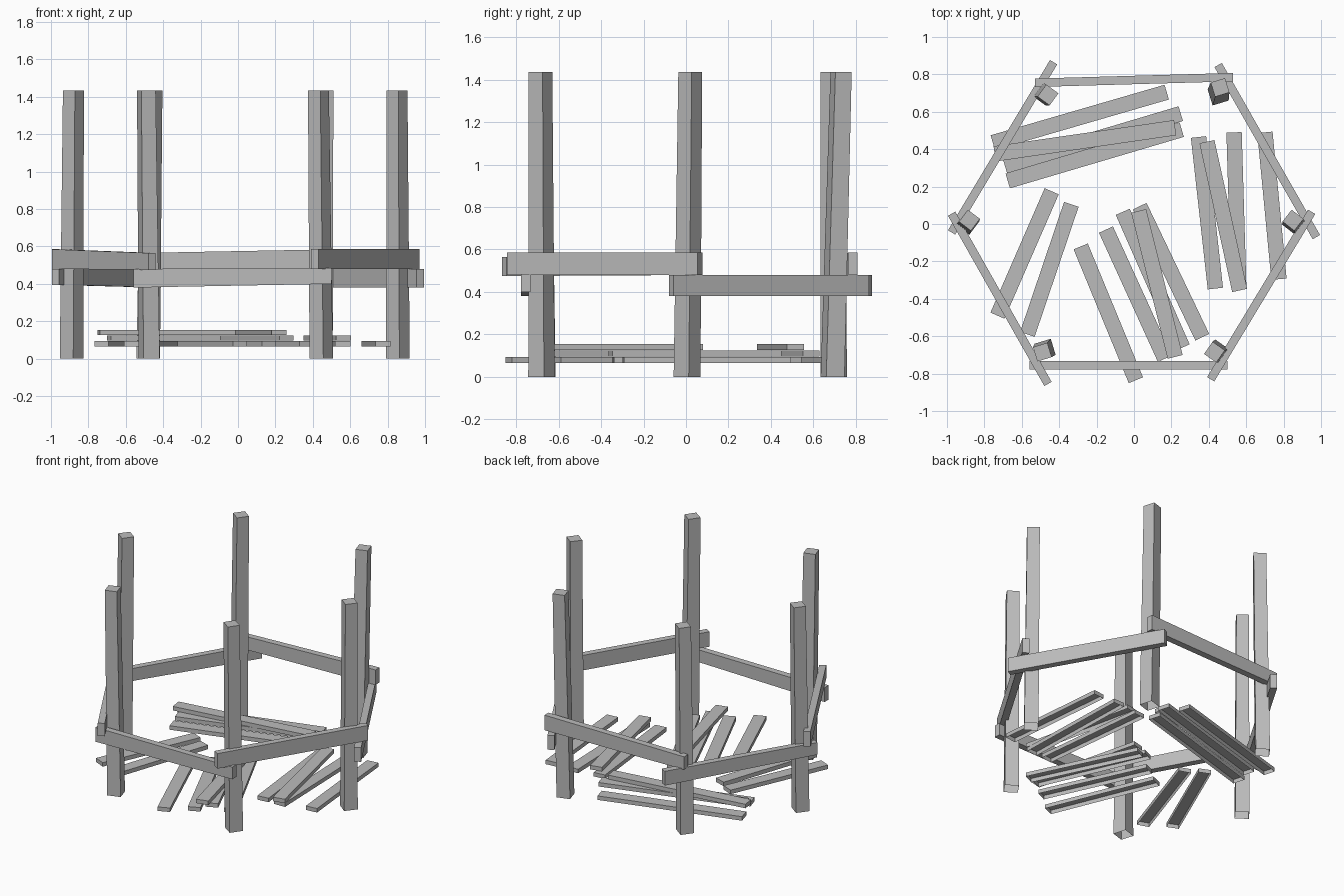
import bpy
import bmesh
import math
from mathutils import Vector, Matrix

default_cube = bpy.data.objects.get("Cube")
if default_cube:
    bpy.data.objects.remove(default_cube, do_unlink=True)

# One weathered timber colour
timber = bpy.data.materials.new("grey_timber")
timber.use_nodes = True
colour = (0.5, 0.5, 0.5, 1)
timber.diffuse_color = colour
timber.node_tree.nodes["Principled BSDF"].inputs["Base Color"].default_value = colour


def prism(name, start_ring, end_ring, open_side=None):
    """Join two four-cornered rings into a beam; open_side drops one face."""
    bm = bmesh.new()
    first = [bm.verts.new(corner) for corner in start_ring]
    last = [bm.verts.new(corner) for corner in end_ring]
    sides = [first, last]
    for i in range(4):
        j = (i + 1) % 4
        sides.append([first[i], first[j], last[j], last[i]])
    faces = [bm.faces.new(side) for side in sides]
    bmesh.ops.recalc_face_normals(bm, faces=faces)
    if open_side is not None:
        bmesh.ops.delete(bm, geom=[faces[open_side]], context='FACES_ONLY')
    mesh = bpy.data.meshes.new(name)
    bm.to_mesh(mesh)
    bm.free()
    mesh.materials.append(timber)
    beam = bpy.data.objects.new(name, mesh)
    bpy.context.scene.collection.objects.link(beam)
    return beam


def square(centre, z, size, angle):
    """Corners of a turned horizontal square."""
    turn = Matrix.Rotation(math.radians(angle), 3, 'Z')
    half = size / 2
    corners = [(-half, -half), (half, -half), (half, half), (-half, half)]
    return [turn @ Vector((x, y, 0)) + Vector((*centre, z)) for x, y in corners]


def post(name, foot, head, angle):
    """Upright that leans a little and narrows to the top, open underneath."""
    prism(name, square(foot, 0, 0.09, angle), square(head, 1.435, 0.08, angle), open_side=0)


def board(name, start, end, width, start_z, end_z, open_side=None):
    """Board on edge or flat, with its own bottom and top height at each end."""
    start, end = Vector(start), Vector(end)
    along = (end - start).normalized()
    across = Vector((-along.y, along.x)) * width / 2

    def ring(point, heights):
        low, high = heights
        left, right = point + across, point - across
        return [(*left, low), (*right, low), (*right, high), (*left, high)]

    return prism(name, ring(start, start_z), ring(end, end_z), open_side)


# Six uprights in a ring
post("post_right", (-0.89, 0.005), (-0.88, 0.02), -37)
post("post_left", (0.855, 0.005), (0.85, 0.02), -38)
post("post_front_right", (-0.475, -0.67), (-0.49, -0.685), 17)
post("post_front_left", (0.445, -0.68), (0.43, -0.685), -35)
post("post_back_right", (-0.48, 0.695), (-0.46, 0.69), -36)
post("post_back_left", (0.45, 0.69), (0.46, 0.73), 17)

# Rails, alternating between a high and a low course
high, low = (0.48, 0.585), (0.38, 0.48)
sagging = (0.475, 0.565)
rail_width = 0.045
board("rail_back", (-0.53, 0.755), (0.53, 0.785), rail_width, sagging, high)
board("rail_back_right", (-0.43, 0.865), (-0.975, -0.045), rail_width, low, (0.395, 0.48))
board("rail_front_right", (-0.975, 0.055), (-0.46, -0.855), rail_width, high, sagging)
board("rail_front", (-0.56, -0.755), (0.5, -0.755), rail_width, low, (0.4, 0.485))
board("rail_front_left", (0.95, 0.065), (0.41, -0.83), rail_width, high, high)
board("rail_back_left", (0.45, 0.85), (0.975, -0.07), rail_width, low, low)

# Loose floor planks: layer, start, end
bottom, middle, top = range(3)
plank_groups = {
    "left": [
        (bottom, (0.345, 0.465), (0.435, -0.345)),
        (middle, (0.39, 0.44), (0.565, -0.355)),
        (bottom, (0.535, 0.49), (0.56, -0.34)),
        (bottom, (0.7, 0.49), (0.775, -0.295)),
    ],
    "back": [
        (bottom, (-0.755, 0.435), (0.175, 0.705)),
        (middle, (-0.69, 0.31), (0.25, 0.59)),
        (top, (-0.745, 0.375), (0.22, 0.515)),
        (bottom, (-0.675, 0.23), (0.255, 0.505)),
    ],
    "front": [
        (bottom, (-0.285, -0.12), (0.01, -0.835)),
        (bottom, (-0.15, -0.03), (0.165, -0.72)),
        (middle, (-0.06, 0.065), (0.26, -0.66)),
        (top, (0.025, 0.07), (0.22, -0.71)),
        (bottom, (0.03, 0.095), (0.365, -0.605)),
    ],
    "right": [
        (bottom, (-0.44, 0.175), (-0.73, -0.49)),
        (bottom, (-0.335, 0.105), (-0.57, -0.59)),
    ],
}
thickness = 0.03
underside = 2
for side, planks in plank_groups.items():
    for number, (layer, start, end) in enumerate(planks, 1):
        base = 0.066 + layer * thickness
        span = (base, base + thickness - 0.002)
        board(f"plank_{side}_{number}", start, end, 0.082, span, span, open_side=underside)
